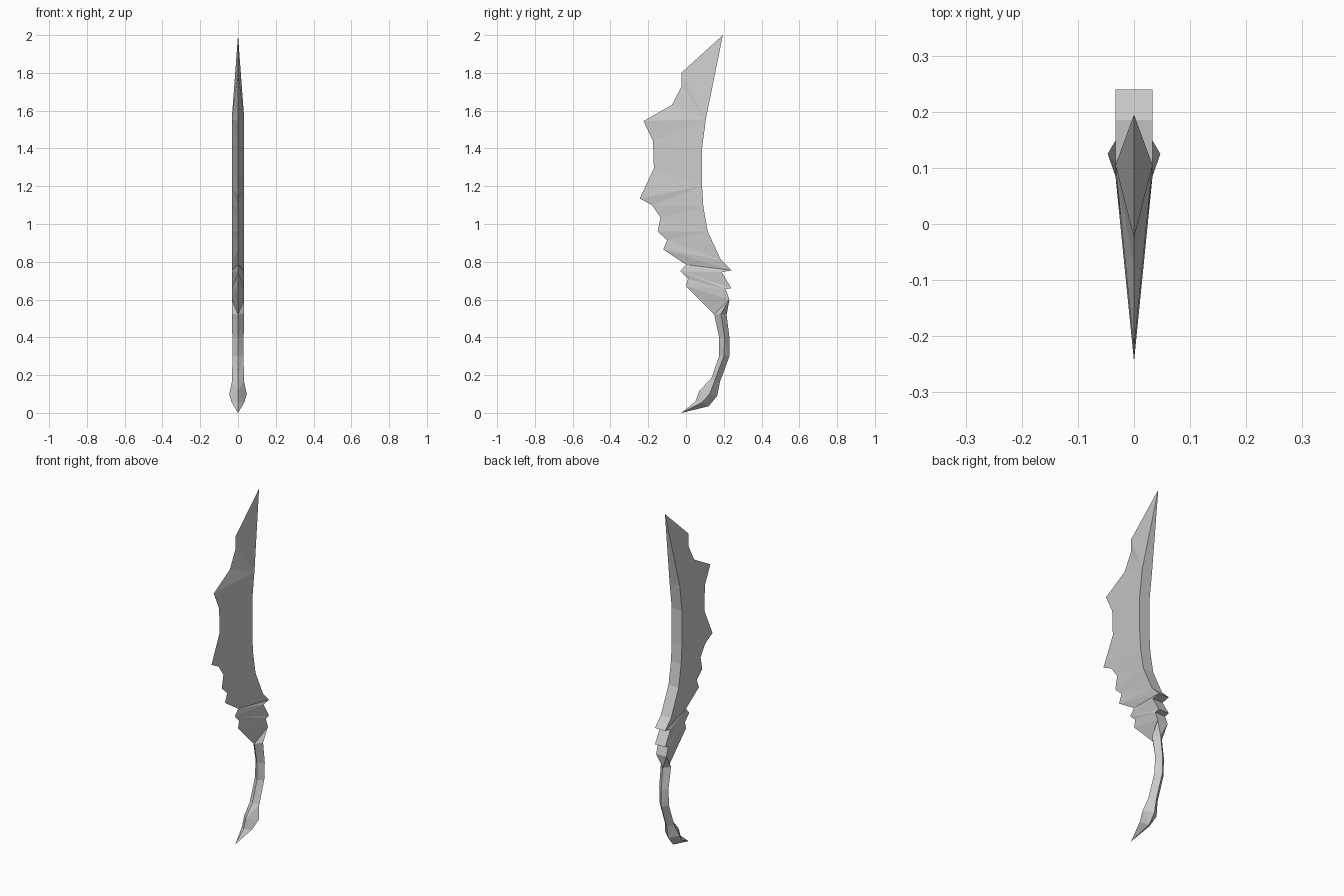
import bpy, bmesh


def loft(name, rows):
    """Skin diamond sections: front ridge, widest side pair, back ridge."""
    bm = bmesh.new()
    rings = []
    for fy, fz, my, mz, hw, by, bz in rows:
        rings.append([bm.verts.new(p) for p in (
            (0, fy, fz), (hw, my, mz), (0, by, bz), (-hw, my, mz))])
    for a, b in zip(rings, rings[1:]):
        for i in range(4):
            j = (i + 1) % 4
            bm.faces.new((a[i], a[j], b[j], b[i]))
    # repeated points collapse into fans and pointed ends
    bmesh.ops.remove_doubles(bm, verts=bm.verts[:], dist=0.0005)
    bmesh.ops.triangulate(bm, faces=bm.faces[:], quad_method='BEAUTY')
    bmesh.ops.recalc_face_normals(bm, faces=bm.faces[:])
    mesh = bpy.data.meshes.new(name)
    bm.to_mesh(mesh)
    bm.free()
    obj = bpy.data.objects.new(name, mesh)
    bpy.context.collection.objects.link(obj)
    return obj


HALF = 0.033

# Blade and ribbed collar: cutting edge (y, z), then flat spine (y, z)
edge_spine = [
    (-.025, 1.80, .105, 1.555),
    (-.025, 1.725, .105, 1.555),
    (-.075, 1.63, .105, 1.555),
    (-.225, 1.545, .105, 1.555),
    (-.175, 1.44, .085, 1.40),
    (-.17, 1.295, .085, 1.40),
    (-.245, 1.135, .085, 1.20),
    (-.18, 1.10, .092, 1.09),
    (-.135, 1.035, .115, .96),
    (-.15, .96, .115, .96),
    (-.10, .915, .185, .81),
    (-.12, .865, .24, .755),
    (0, .785, .19, .745),
    (-.03, .75, .24, .66),
    (.01, .71, .21, .655),
    (0, .67, .23, .60),
]

# Handle: front ridge, side ridge with half width, back ridge
handle = [
    (.15, .52, .185, .525, HALF, .215, .52),
    (.175, .40, .205, .40, .03, .23, .40),
    (.175, .30, .20, .30, .03, .23, .30),
    (.135, .185, .152, .17, .031, .18, .165),
    (.07, .115, .125, .10, .047, .165, .09),
    (.05, .06, .085, .055, HALF, .12, .035),
    (-.025, 0, -.025, 0, 0, -.025, 0),
]

tip = (.195, 2, .195, 2, 0, .195, 2)
blade = [(fy, fz, sy, sz, HALF, sy, sz) for fy, fz, sy, sz in edge_spine]
loft("blade", [tip] + blade + handle[:1])
loft("handle", handle)
